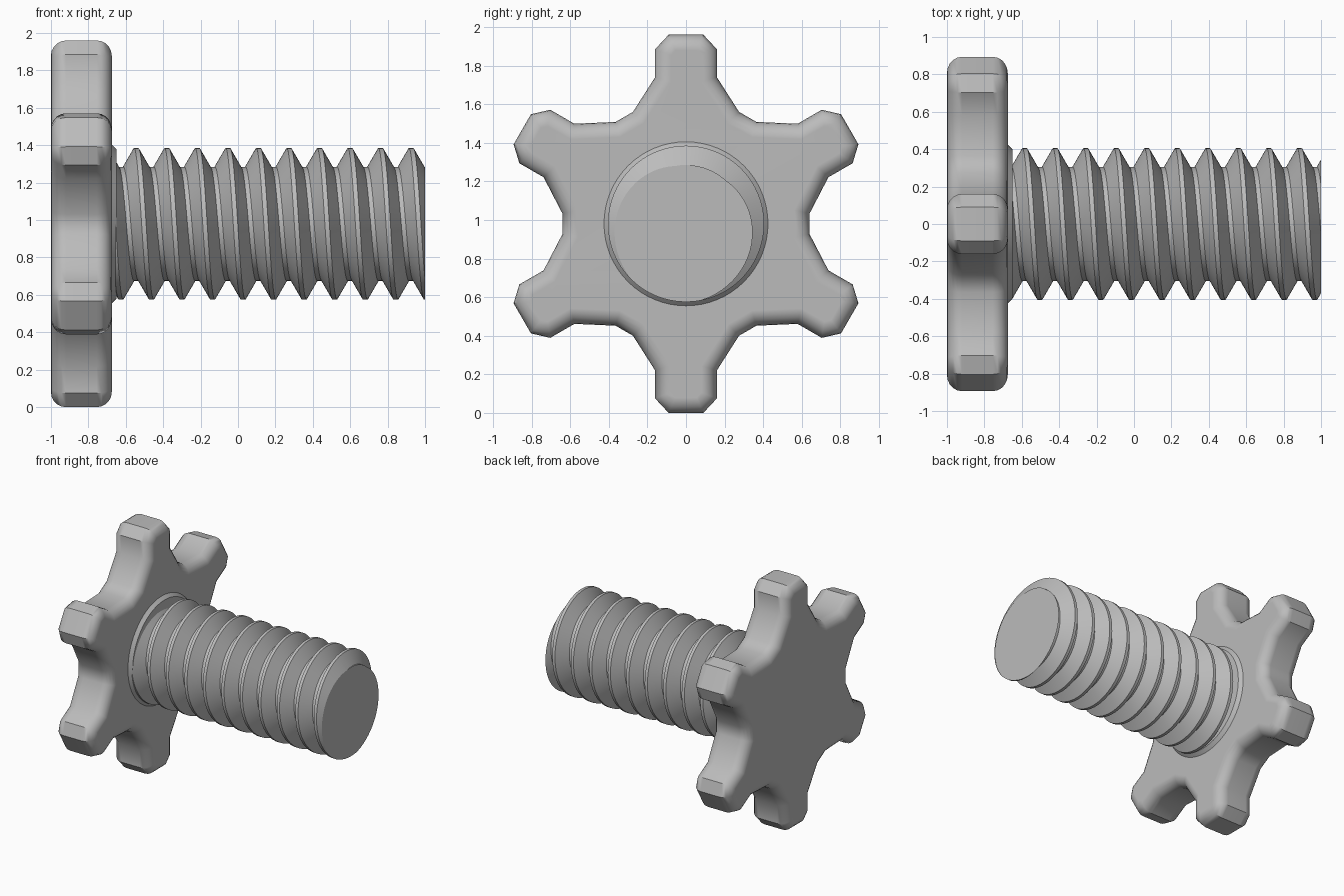
import bpy, bmesh, math
from mathutils import Matrix, Vector

if "Cube" in bpy.data.objects:
    bpy.data.objects.remove(bpy.data.objects["Cube"])

AXIS_Z = 0.98
HEAD_BACK, HEAD_FRONT = -1.0, -0.675

metal = bpy.data.materials.new("plain grey")
metal.use_nodes = True
GREY = (0.5, 0.5, 0.5, 1)
metal.diffuse_color = GREY
metal.node_tree.nodes["Principled BSDF"].inputs["Base Color"].default_value = GREY


def finish(bm, name, angle):
    bmesh.ops.recalc_face_normals(bm, faces=bm.faces)
    mesh = bpy.data.meshes.new(name)
    bm.to_mesh(mesh)
    bm.free()
    mesh.materials.append(metal)
    obj = bpy.data.objects.new(name, mesh)
    obj.location.z = AXIS_Z
    bpy.context.collection.objects.link(obj)
    bpy.ops.object.select_all(action='DESELECT')
    obj.select_set(True)
    bpy.context.view_layer.objects.active = obj
    bpy.ops.object.shade_smooth_by_angle(angle=math.radians(angle))
    return obj


# Six-armed grip head: one arm outline repeated around the x axis
half_arm = [(0.275, 0.58), (0.16, 0.76), (0.16, 0.905), (0.09, 0.98)]
arm = half_arm + [(-y, z) for y, z in reversed(half_arm)]
bm = bmesh.new()
outline = []
for i in range(6):
    turn = Matrix.Rotation(i * math.pi / 3, 3, 'X')
    outline += [bm.verts.new(turn @ Vector((HEAD_BACK, y, z))) for y, z in arm]
back = bm.faces.new(outline)
grown = bmesh.ops.extrude_face_region(bm, geom=[back], use_keep_orig=True)
bmesh.ops.translate(bm, vec=(HEAD_FRONT - HEAD_BACK, 0, 0),
                    verts=[g for g in grown["geom"] if isinstance(g, bmesh.types.BMVert)])
bmesh.ops.recalc_face_normals(bm, faces=bm.faces)
rims = [e for e in bm.edges if abs(e.verts[0].co.x - e.verts[1].co.x) < 0.01]
bmesh.ops.bevel(bm, geom=rims, offset=0.08, segments=5, profile=0.5,
                affect='EDGES', clamp_overlap=True)
head = finish(bm, "grip_head", 40)
weighted = head.modifiers.new("even shading", 'WEIGHTED_NORMAL')
weighted.keep_sharp = True

# Low conical collar where the shaft meets the head
bm = bmesh.new()
bmesh.ops.create_cone(bm, cap_ends=True, segments=64, radius1=0.43, radius2=0.40, depth=0.03)
bmesh.ops.transform(bm, verts=bm.verts,
                    matrix=Matrix.Translation((HEAD_FRONT + 0.01, 0, 0)) @ Matrix.Rotation(math.pi / 2, 4, 'Y'))
finish(bm, "collar", 25)

# Threaded shaft: a trapezoid profile swept along a helix, trimmed flat at both ends
PITCH, STEPS, TURNS = 0.1633, 64, 13
CREST, ROOT, FLAT = 0.405, 0.305, 0.012
profile = [(-FLAT, CREST), (FLAT, CREST), (PITCH / 2 - FLAT, ROOT), (PITCH / 2 + FLAT, ROOT)]
bm = bmesh.new()
rows = []
for t in range(STEPS * TURNS + 1):
    a = 2 * math.pi * t / STEPS
    x = -0.585 - 2 * PITCH + PITCH * t / STEPS
    rows.append([bm.verts.new((x + dx, r * math.cos(a), r * math.sin(a))) for dx, r in profile])
for t in range(STEPS * TURNS):
    here, ahead = rows[t], rows[t + 1]
    for j in range(3):
        bm.faces.new((here[j], here[j + 1], ahead[j + 1], ahead[j]))
    if t + 1 + STEPS < len(rows):
        bm.faces.new((here[3], rows[t + STEPS][0], rows[t + 1 + STEPS][0], ahead[3]))
for x, side in ((-0.69, -1), (1.0, 1)):
    cut = bmesh.ops.bisect_plane(bm, geom=bm.verts[:] + bm.edges[:] + bm.faces[:], dist=1e-5,
                                 plane_co=(x, 0, 0), plane_no=(side, 0, 0), clear_outer=True)
    edges = [g for g in cut["geom_cut"] if isinstance(g, bmesh.types.BMEdge)]
    bmesh.ops.holes_fill(bm, edges=edges, sides=0)
finish(bm, "threaded_shaft", 25)
